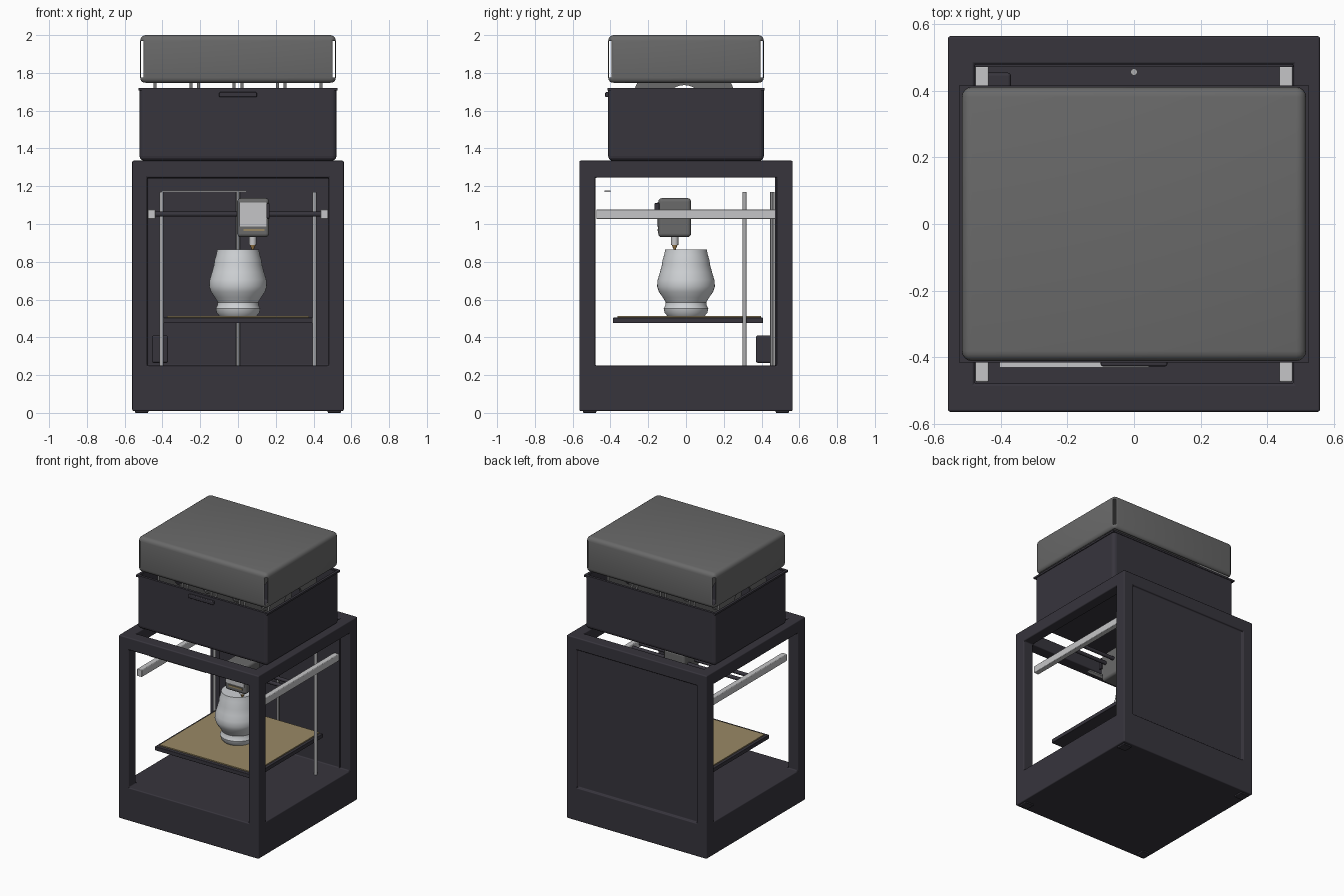
import bpy, bmesh, math
from mathutils import Matrix, Vector

if "Cube" in bpy.data.objects:
    bpy.data.objects.remove(bpy.data.objects["Cube"])


def mat(name, r, g, b):
    m = bpy.data.materials.new(name)
    m.diffuse_color = (r, g, b, 1)
    m.use_nodes = True
    m.node_tree.nodes["Principled BSDF"].inputs["Base Color"].default_value = m.diffuse_color
    return m


DARK = mat("charcoal", 0.038, 0.035, 0.046)
GREY = mat("smoke_grey", 0.142, 0.142, 0.142)
SILVER = mat("silver", 0.56, 0.56, 0.57)
STEEL = mat("steel", 0.42, 0.42, 0.43)
TAN = mat("tan", 0.32, 0.25, 0.13)
WHITE = mat("pale_print", 0.62, 0.64, 0.66)
BRASS = mat("brass", 0.40, 0.24, 0.08)


def finish(name, bm, material):
    me = bpy.data.meshes.new(name)
    bm.to_mesh(me)
    bm.free()
    me.materials.append(material)
    ob = bpy.data.objects.new(name, me)
    bpy.context.collection.objects.link(ob)
    return ob


def cube_bm(x0, x1, y0, y1, z0, z1):
    bm = bmesh.new()
    m = Matrix.Translation(((x0 + x1) / 2, (y0 + y1) / 2, (z0 + z1) / 2))
    m = m @ Matrix.Diagonal((x1 - x0, y1 - y0, z1 - z0, 1))
    bmesh.ops.create_cube(bm, size=1, matrix=m)
    return bm


def add_bevel(ob, width, segments=3):
    for p in ob.data.polygons:
        p.use_smooth = True
    b = ob.modifiers.new("bevel", 'BEVEL')
    b.width, b.segments = width, segments
    b.limit_method = 'ANGLE'
    b.harden_normals = True


def box(name, bounds, material, bevel=0.0):
    ob = finish(name, cube_bm(*bounds), material)
    if bevel:
        add_bevel(ob, bevel)
    return ob


def shell(name, bounds, material, bevel, drop, thickness):
    """Rounded box with the faces matching a normal rule left open."""
    bm = cube_bm(*bounds)
    if bevel:
        bmesh.ops.bevel(bm, geom=bm.edges[:], offset=bevel, segments=4,
                        profile=0.5, affect='EDGES')
    bm.normal_update()
    bmesh.ops.delete(bm, geom=[f for f in bm.faces if drop(f.normal)], context='FACES')
    ob = finish(name, bm, material)
    s = ob.modifiers.new("wall", 'SOLIDIFY')
    s.thickness, s.offset = thickness, -1
    return ob


def rod(name, start, end, r1, material, r2=None, sides=16):
    a, b = Vector(start), Vector(end)
    bm = bmesh.new()
    m = Matrix.Translation((a + b) / 2) @ (b - a).to_track_quat('Z', 'Y').to_matrix().to_4x4()
    bmesh.ops.create_cone(bm, cap_ends=True, segments=sides, radius1=r1,
                          radius2=r1 if r2 is None else r2, depth=(b - a).length, matrix=m)
    return smooth(finish(name, bm, material))


def lathe(name, profile, material, matrix, closed=False, steps=48):
    bm = bmesh.new()
    vs = [bm.verts.new((r, 0, z)) for r, z in profile]
    es = [bm.edges.new(p) for p in zip(vs, vs[1:])]
    if closed:
        es.append(bm.edges.new((vs[-1], vs[0])))
    bmesh.ops.spin(bm, geom=vs + es, axis=(0, 0, 1), cent=(0, 0, 0),
                   angle=math.tau, steps=steps, use_duplicate=False)
    bmesh.ops.remove_doubles(bm, verts=bm.verts[:], dist=1e-5)
    bmesh.ops.recalc_face_normals(bm, faces=bm.faces[:])
    bmesh.ops.transform(bm, matrix=matrix, verts=bm.verts[:])
    return smooth(finish(name, bm, material))


def smooth(ob):
    bpy.ops.object.select_all(action='DESELECT')
    ob.select_set(True)
    bpy.context.view_layer.objects.active = ob
    bpy.ops.object.shade_smooth_by_angle(angle=math.radians(35))
    return ob


# Enclosure: block cut open at the sides, front and top, recessed at the back
frame = box("frame", (-.56, .56, -.565, .565, .01, 1.335), DARK)
cuts = {"side_cutter": (-1, 1, -.48, .48, .25, 1.245),
        "front_cutter": (-.48, .48, -1, .48, .25, 1.245),
        "top_cutter": (-.48, .48, -.48, .48, .25, 2),
        "back_cutter": (-.48, .48, .55, 1, .25, 1.245)}
for name, bounds in cuts.items():
    cutter = box(name, bounds, DARK)
    cutter.hide_render = True
    cutter.hide_set(True)
    mod = frame.modifiers.new(name, 'BOOLEAN')
    mod.operation, mod.solver, mod.object = 'DIFFERENCE', 'EXACT', cutter
add_bevel(frame, .015)
for sx in (-1, 1):
    for sy in (-1, 1):
        x, y = sx * .51, sy * .51
        box("foot", (x - .035, x + .035, y - .035, y + .035, 0, .03), DARK, .005)

# Filament box: open tub, rim and latch
shell("filament_tub", (-.521, .521, -.412, .412, 1.335, 1.735), DARK, .025,
      lambda n: n.z > .3, .015)
shell("tub_rim", (-.527, .527, -.416, .416, 1.708, 1.721), DARK, 0,
      lambda n: abs(n.z) > .5, .025)
box("latch", (-.1, .1, -.428, -.40, 1.672, 1.698), DARK, .006)

# Lid: rounded hood, open below, with slits along the upright corners
lid = shell("lid", (-.518, .518, -.412, .412, 1.745, 2.0), GREY, .03,
            lambda n: n.z < -.9 or (abs(n.z) < .15 and min(abs(n.x), abs(n.y)) > .4), .003)
smooth(lid)

# Spool flanges inside the filament box
ring = [(.105, -.008), (.275, -.008), (.275, .008), (.105, .008)]
for c in (-.345, -.115, .115, .345):
    for side in (-.095, .095):
        m = Matrix.Translation((c + side, -.01, 1.63)) @ Matrix.Rotation(math.pi / 2, 4, 'Y')
        lathe("spool_flange", ring, GREY, m, closed=True)

# Motion system: side rails, cross rods, upright rods, motor, light strip
for sx in (-1, 1):
    box("side_rail", (sx * .457 - .02, sx * .457 + .02, -.475, .475, 1.026, 1.077), SILVER, .005)
    rod("guide_rod", (sx * .405, .31, .25), (sx * .405, .31, 1.17), .011, STEEL)
for y in (-.10, -.02):
    rod("cross_rod", (-.44, y, 1.052), (.44, y, 1.052), .013, DARK)
rod("lead_screw", (0, .457, .25), (0, .457, 1.17), .011, STEEL, sides=8)
box("motor", (-.455, -.37, .37, .455, .265, .41), DARK, .01)
box("light_strip", (-.405, .045, -.432, -.40, 1.17, 1.178), SILVER)

# Print bed with build sheet
box("bed", (-.395, .395, -.387, .408, .475, .504), DARK, .004)
box("build_sheet", (-.375, .375, -.362, .398, .504, .512), TAN)

# Print head
box("head_body", (-.005, .165, -.147, .027, .93, 1.137), GREY, .02)
box("head_front_plate", (.008, .154, -.153, -.145, .987, 1.113), SILVER)
box("head_label", (.03, .14, -.152, -.146, .962, .974), TAN)
box("head_tab", (.15, .168, -.168, -.14, 1.03, 1.11), DARK, .004)
rod("hot_end", (.078, -.06, .888), (.078, -.06, .935), .019, SILVER)
rod("nozzle", (.078, -.06, .864), (.078, -.06, .889), .005, BRASS, r2=.015)

# Printed vase
vase = [(0, .512), (.098, .512), (.113, .53), (.118, .552), (.109, .57), (.107, .585),
        (.122, .61), (.143, .64), (.153, .67), (.150, .705), (.138, .745), (.127, .785),
        (.124, .81), (.116, .835), (.110, .866), (0, .866)]
lathe("printed_vase", vase, WHITE, Matrix.Identity(4))
